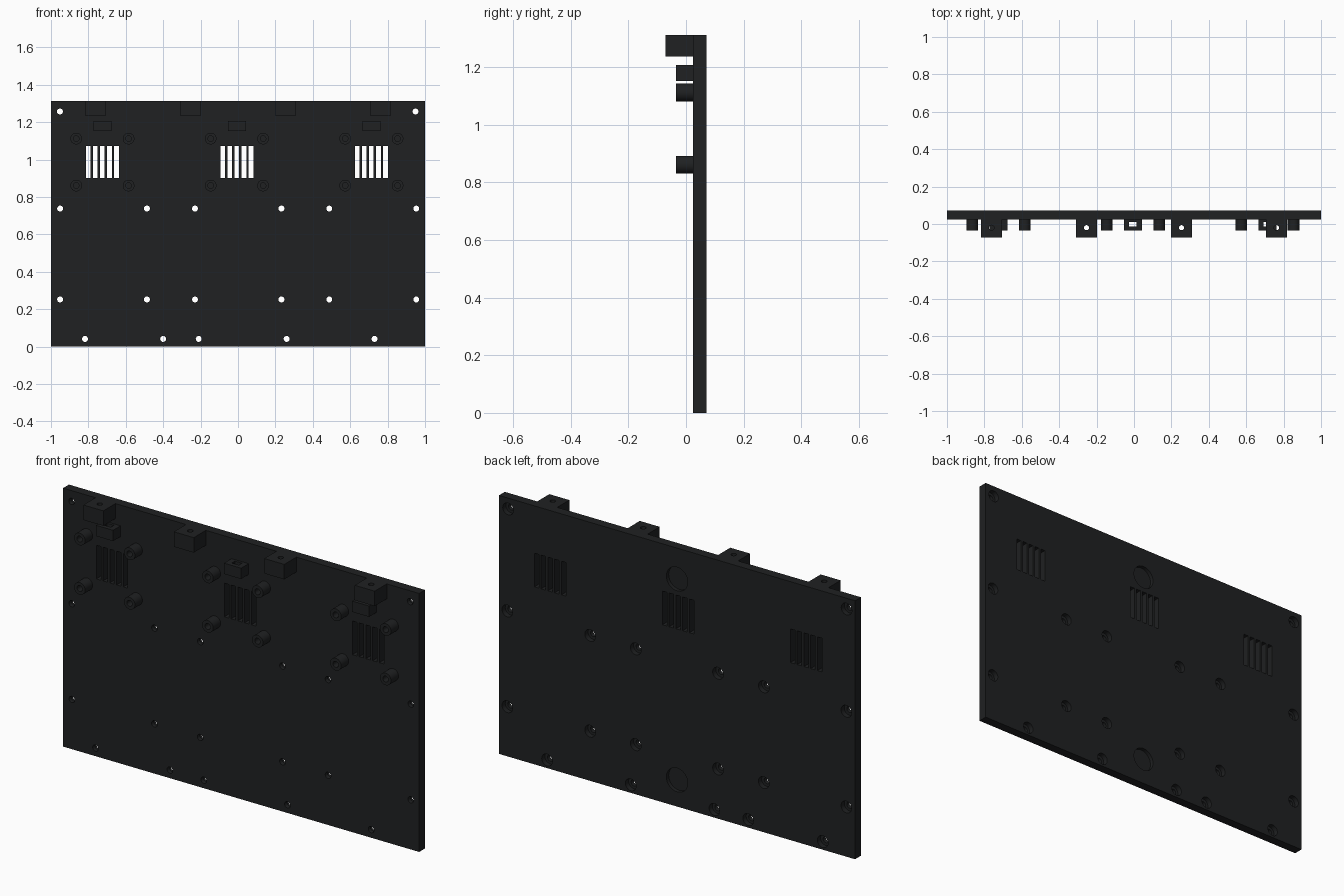
import bpy, bmesh, math
from mathutils import Matrix, Vector

if "Cube" in bpy.data.objects:
    bpy.data.objects.remove(bpy.data.objects["Cube"])

YF, YB, TOP = 0.025, 0.072, 1.312
mat = bpy.data.materials.new("dark_plastic")
mat.diffuse_color = (0.014, 0.015, 0.016, 1)
mat.use_nodes = True
mat.node_tree.nodes["Principled BSDF"].inputs["Base Color"].default_value = mat.diffuse_color


def box(bm, x0, x1, y0, y1, z0, z1):
    m = Matrix.Translation(((x0 + x1) / 2, (y0 + y1) / 2, (z0 + z1) / 2))
    m = m @ Matrix.Diagonal((x1 - x0, y1 - y0, z1 - z0, 1))
    bmesh.ops.create_cube(bm, size=1, matrix=m)


def lathe(bm, profile, centre, n=32, axis="Y"):
    """Revolve (radius, height) points around an axis; the ends are capped."""
    rings = []
    for r, h in profile:
        ring = []
        for i in range(n):
            a = 2 * math.pi * i / n
            u, v = r * math.cos(a), r * math.sin(a)
            p = Vector((u, h, v)) if axis == "Y" else Vector((u, v, h))
            ring.append(bm.verts.new(p + Vector(centre)))
        rings.append(ring)
    for a, b in zip(rings, rings[1:]):
        for i in range(n):
            j = (i + 1) % n
            bm.faces.new((a[i], a[j], b[j], b[i]))
    bm.faces.new(rings[0])
    bm.faces.new(rings[-1])


def make(name, bm):
    bmesh.ops.recalc_face_normals(bm, faces=bm.faces)
    me = bpy.data.meshes.new(name)
    bm.to_mesh(me)
    bm.free()
    ob = bpy.data.objects.new(name, me)
    bpy.context.collection.objects.link(ob)
    me.materials.append(mat)
    return ob


def select(ob):
    bpy.ops.object.select_all(action="DESELECT")
    ob.select_set(True)
    bpy.context.view_layer.objects.active = ob


def smooth(ob):
    select(ob)
    bpy.ops.object.shade_smooth_by_angle(angle=math.radians(30))


def cut(ob, bm):
    cutter = make("cutter", bm)
    cutter.hide_render = True
    mod = ob.modifiers.new("cut", "BOOLEAN")
    mod.operation, mod.solver, mod.object = "DIFFERENCE", "EXACT", cutter
    select(ob)
    bpy.ops.object.modifier_apply(modifier="cut")
    bpy.data.objects.remove(cutter)
    smooth(ob)


# back plate
bm = bmesh.new()
box(bm, -1, 1, YF, YB, 0, TOP)
plate = make("panel", bm)

# counterbored screw holes
holes = [(-0.952, 1.257), (0.949, 1.257)]
holes += [(x, z) for z in (0.738, 0.252) for x in (-0.951, -0.487, -0.23, 0.232, 0.488, 0.953)]
holes += [(x, 0.041) for x in (-0.818, -0.4, -0.21, 0.26, 0.73)]
bm = bmesh.new()
for x, z in holes:
    lathe(bm, [(0.016, YF - 0.02), (0.016, 0.046), (0.030, 0.046), (0.030, YB + 0.02)], (x, 0, z))
# round recesses in the rear face
for z in (0.135, 1.155):
    lathe(bm, [(0.060, 0.053), (0.060, YB + 0.02)], (0, 0, z), 48)
# ventilation slots
STATIONS = (-0.725, -0.006, 0.713)
for cx in STATIONS:
    for i in range(-2, 3):
        x = cx + i * 0.0379
        box(bm, x - 0.0125, x + 0.0125, YF - 0.02, YB + 0.02, 0.901, 1.072)
cut(plate, bm)

# fan posts and cable guides around each vent
for cx in STATIONS:
    for dx in (-0.14, 0.14):
        for z in (0.861, 1.112):
            bm = bmesh.new()
            lathe(bm, [(0.031, YF), (0.031, -0.035), (0.015, -0.035), (0.015, YF - 0.002)], (cx + dx, 0, z))
            smooth(make("fan_post", bm))
    bm = bmesh.new()
    box(bm, cx - 0.048, cx + 0.048, -0.035, YF, 1.152, 1.207)
    guide = make("cable_guide", bm)
    bm = bmesh.new()
    box(bm, cx - 0.02, cx + 0.02, -0.013, 0.012, 1.1, 1.25)
    cut(guide, bm)

# mounting blocks along the top edge with vertical screw holes
for x in (-0.762, -0.254, 0.254, 0.762):
    bm = bmesh.new()
    box(bm, x - 0.056, x + 0.056, -0.072, YF, 1.236, TOP)
    block = make("mounting_block", bm)
    bm = bmesh.new()
    lathe(bm, [(0.0135, 1.2), (0.0135, 1.35)], (x, -0.02, 0), 24, "Z")
    cut(block, bm)
